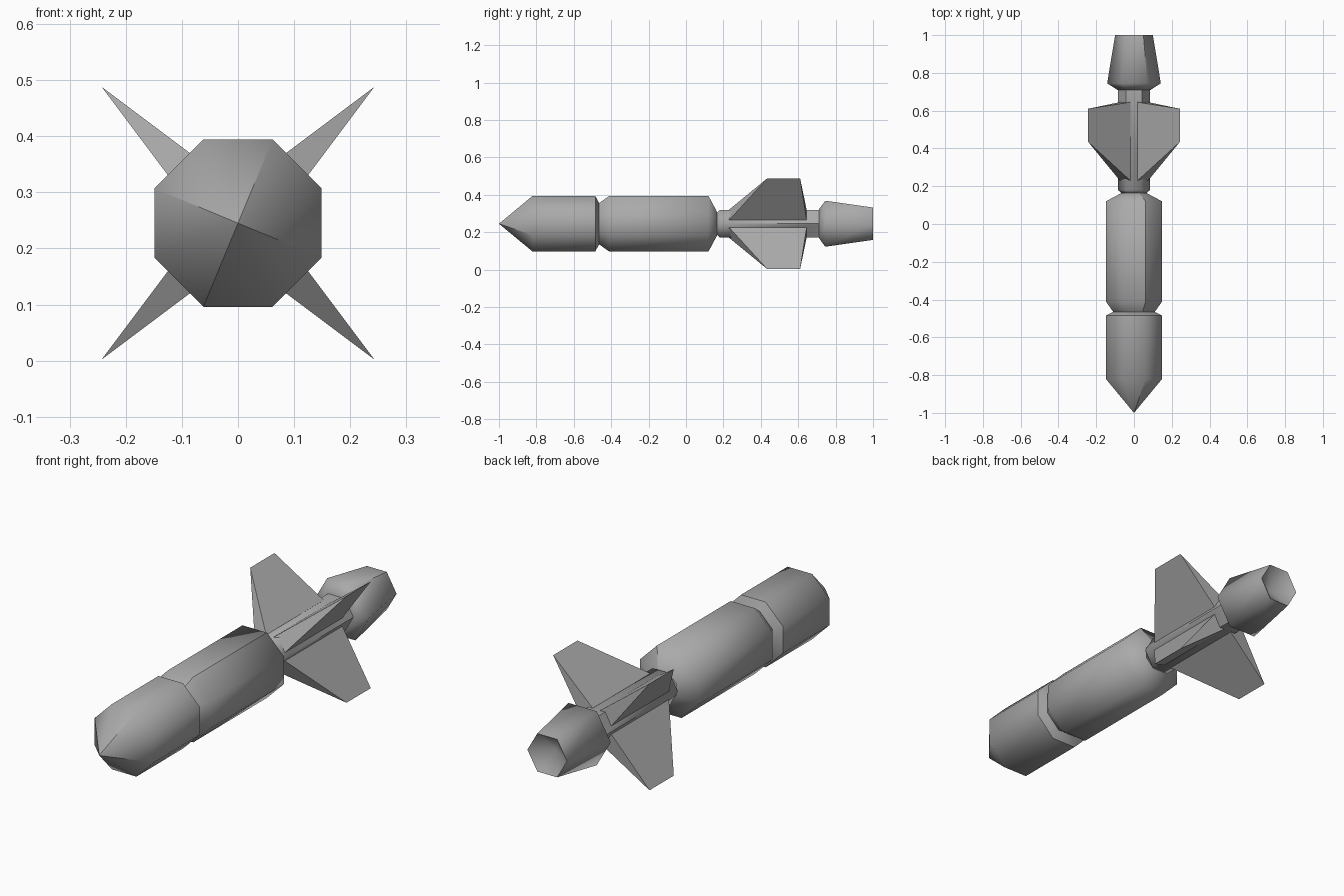
import bpy, bmesh, math

CENTRE = (0, 0, 0.245)

if "Cube" in bpy.data.objects:
    bpy.data.objects.remove(bpy.data.objects["Cube"])

grey = bpy.data.materials.new("metal grey")
grey.use_nodes = True
colour = (0.4, 0.4, 0.4, 1)
grey.diffuse_color = colour
grey.node_tree.nodes["Principled BSDF"].inputs["Base Color"].default_value = colour


def finish(bm, name, angle=None):
    """Turn a bmesh into an object; smooth below the given angle, or flat."""
    bmesh.ops.recalc_face_normals(bm, faces=bm.faces)
    for f in bm.faces:
        f.smooth = angle is not None
    for e in bm.edges:
        if angle is not None and e.is_manifold and e.calc_face_angle() > math.radians(angle):
            e.smooth = False
    mesh = bpy.data.meshes.new(name)
    bm.to_mesh(mesh)
    bm.free()
    mesh.materials.append(grey)
    ob = bpy.data.objects.new(name, mesh)
    ob.location = CENTRE
    bpy.context.collection.objects.link(ob)
    return ob


def turned(name, profile, sides, turn, angle, seams=()):
    """Faceted solid along y from (y, corner radius) pairs; radius 0 is a point.
    Seams are (ring, corner) pairs whose lengthwise edge is kept sharp."""
    bm = bmesh.new()
    rings = []
    for y, r in profile:
        if r == 0:
            rings.append([bm.verts.new((0, y, 0))] * sides)
            continue
        rings.append([bm.verts.new((r * math.cos(a), y, r * math.sin(a)))
                      for a in (turn + math.tau * i / sides for i in range(sides))])
    for a, b in zip(rings, rings[1:]):
        for i in range(sides):
            j = (i + 1) % sides
            bm.faces.new(dict.fromkeys((a[i], a[j], b[j], b[i])))
    for ring, corner in seams:
        bm.edges.get((rings[ring][corner], rings[ring + 1][corner])).smooth = False
    return finish(bm, name, angle)


# Octagonal body: radius across corners from the half width
eighth = math.pi / 8
R = 0.149 / math.cos(eighth)
neck = 0.11 / math.cos(eighth)

# Nose section, with alternate creases running from the tip
turned("nose_section", [(-1, 0), (-0.82, R), (-0.485, R), (-0.465, neck)],
       8, eighth, 58, [(0, 1), (0, 3), (0, 5), (0, 7), (1, 5)])

# Main body, with one lengthwise seam on top
turned("main_body", [(-0.465, neck), (-0.41, R), (0.12, R), (0.165, 0.07)],
       8, eighth, 75, [(0, 1), (1, 1), (2, 1)])

# Hexagonal tail tube and nozzle with a recessed end
turned("tail_tube", [(0.155, 0), (0.16, 0.062), (0.18, 0.085), (0.72, 0.085)], 6, 0, 50)
turned("nozzle", [(0.71, 0), (0.71, 0.088), (0.745, 0.142), (1, 0.1), (0.93, 0)],
       6, 0, 75, [(2, 1)])

# Wedge fin, mirrored to all four diagonals
bm = bmesh.new()
low_front, low_back = (bm.verts.new((0.075, y, 0.019)) for y in (0.23, 0.645))
top_front, top_back = (bm.verts.new((0.019, y, 0.075)) for y in (0.23, 0.645))
tip_front, tip_back = (bm.verts.new((0.243, y, 0.243)) for y in (0.435, 0.61))
for face in ((low_front, low_back, tip_back, tip_front),
             (top_front, tip_front, tip_back, top_back),
             (low_front, tip_front, top_front),
             (low_back, top_back, tip_back),
             (low_front, top_front, top_back, low_back)):
    bm.faces.new(face)
fins = finish(bm, "tail_fins")
mirror = fins.modifiers.new("Mirror", 'MIRROR')
mirror.use_axis = (True, False, True)
mirror.use_mirror_merge = False
